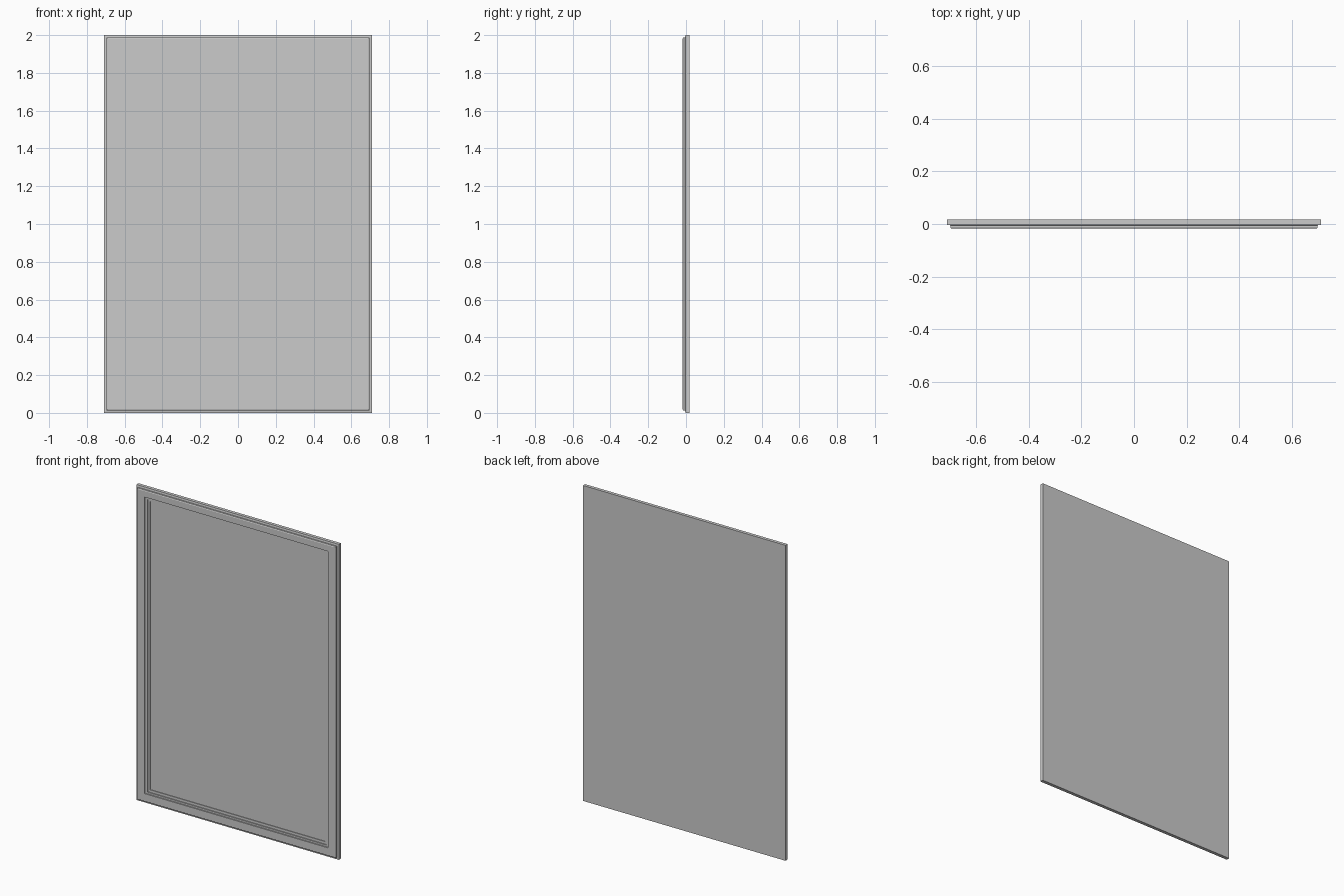
import bpy, bmesh

if "Cube" in bpy.data.objects:
    bpy.data.objects.remove(bpy.data.objects["Cube"])

# Nested rectangles (half width, bottom, top, y) running from back to panel centre
RINGS = [
    (0.710, 0.000, 2.000, 0.018),    # back edge
    (0.710, 0.000, 2.000, -0.003),   # slab front edge
    (0.697, 0.013, 1.987, -0.005),   # outer step
    (0.697, 0.013, 1.987, -0.015),
    (0.692, 0.018, 1.982, -0.018),   # frame face
    (0.643, 0.064, 1.944, -0.018),   # inner moulding
    (0.643, 0.064, 1.944, -0.011),
    (0.628, 0.075, 1.932, -0.011),
    (0.628, 0.075, 1.932, -0.005),
    (0.613, 0.091, 1.918, -0.005),   # panel border
    (0.613, 0.091, 1.918, -0.001),
]


def stepped_panel(name, rings):
    bm = bmesh.new()
    loops = [[bm.verts.new(p) for p in
              ((-w, y, b), (w, y, b), (w, y, t), (-w, y, t))]
             for w, b, t, y in rings]
    for a, c in zip(loops, loops[1:]):
        for i in range(4):
            j = (i + 1) % 4
            bm.faces.new((a[i], a[j], c[j], c[i]))
    bm.faces.new(loops[0])
    bm.faces.new(loops[-1])
    bmesh.ops.recalc_face_normals(bm, faces=bm.faces)
    mesh = bpy.data.meshes.new(name)
    bm.to_mesh(mesh)
    bm.free()
    obj = bpy.data.objects.new(name, mesh)
    bpy.context.collection.objects.link(obj)
    return obj


# Framed panel with stepped mouldings and flat back
stepped_panel("framed_panel", RINGS)
